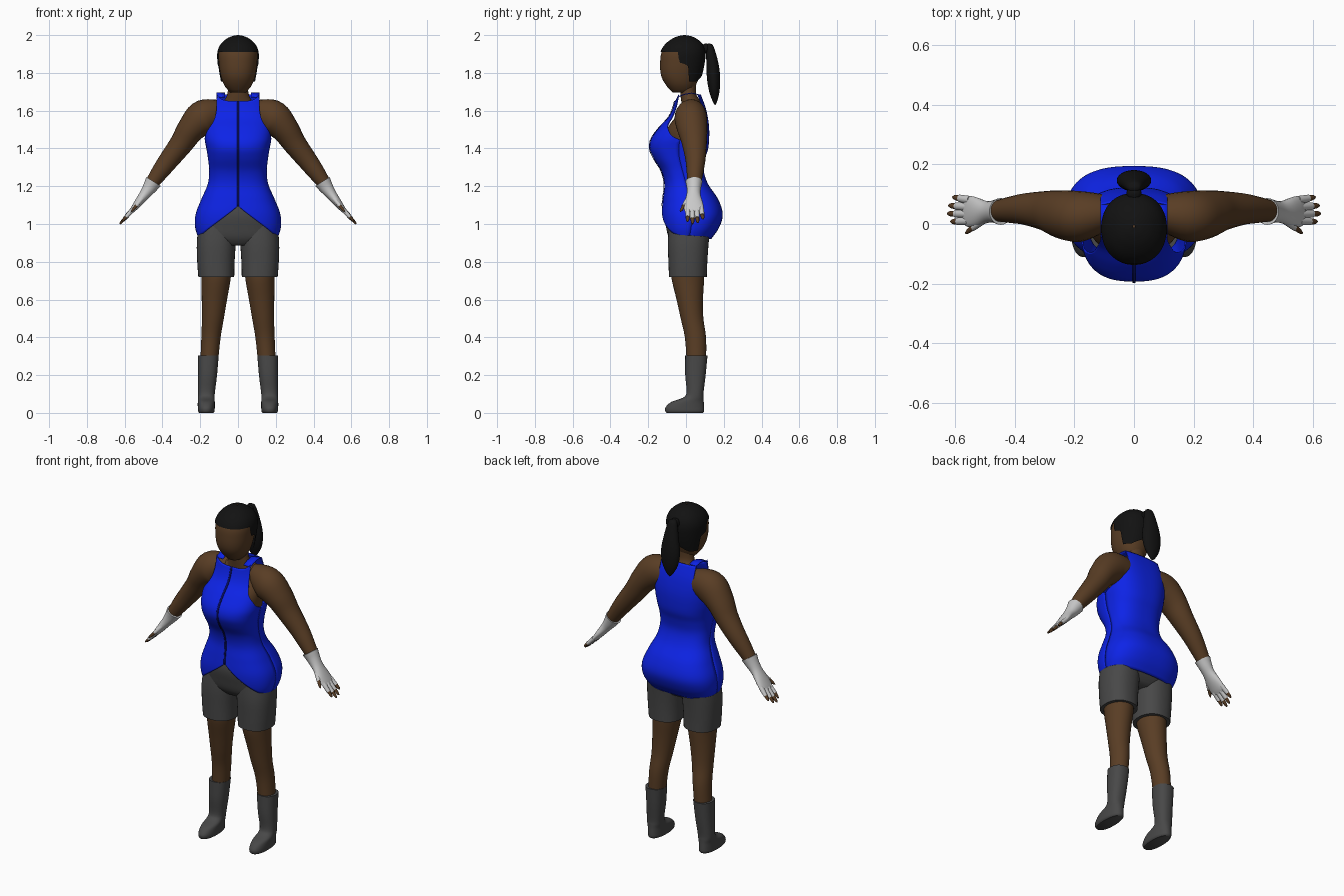
import bpy, bmesh, math
from mathutils import Vector

cube = bpy.data.objects.get("Cube")
if cube:
    bpy.data.objects.remove(cube, do_unlink=True)


def material(name, rgb):
    m = bpy.data.materials.new(name)
    m.use_nodes = True
    m.diffuse_color = (*rgb, 1)
    m.node_tree.nodes["Principled BSDF"].inputs["Base Color"].default_value = (*rgb, 1)
    return m


SKIN = material("brown skin", (0.1, 0.047, 0.018))
HAIR = material("black hair", (0.006, 0.006, 0.006))
BLUE = material("blue cloth", (0.004, 0.017, 0.8))
NAVY = material("dark blue seam", (0.002, 0.004, 0.12))
GREY = material("dark grey cloth", (0.065, 0.065, 0.065))
WHITE = material("pale glove", (0.58, 0.58, 0.58))


def build(name, rings, mat, closed=True, caps=True, thick=0):
    """Skin a list of point rows into a smooth surface."""
    bm = bmesh.new()
    rows = [[bm.verts.new(p) for p in ring] for ring in rings]
    n = len(rows[0])
    for a, b in zip(rows, rows[1:]):
        for i in range(n if closed else n - 1):
            j = (i + 1) % n
            bm.faces.new((a[i], a[j], b[j], b[i]))
    if closed and caps:
        bm.faces.new(rows[0])
        bm.faces.new(rows[-1])
    bmesh.ops.recalc_face_normals(bm, faces=bm.faces)
    for f in bm.faces:
        f.smooth = True
    me = bpy.data.meshes.new(name)
    bm.to_mesh(me)
    bm.free()
    me.set_sharp_from_angle(angle=math.radians(50))
    me.materials.append(mat)
    ob = bpy.data.objects.new(name, me)
    bpy.context.collection.objects.link(ob)
    if thick:
        mod = ob.modifiers.new("thickness", "SOLIDIFY")
        mod.thickness, mod.offset = thick, 0
    return ob


def curve(table, t):
    """Smooth interpolation through rows of (key, values...)."""
    t = min(max(t, table[0][0]), table[-1][0])
    i = max(k for k in range(len(table) - 1) if table[k][0] <= t)
    p, q = table[i], table[i + 1]
    h = q[0] - p[0]
    f = (t - p[0]) / h
    out = []
    for c in range(1, len(p)):
        def slope(k):
            a, b = table[max(k - 1, 0)], table[min(k + 1, len(table) - 1)]
            return (b[c] - a[c]) / (b[0] - a[0])
        out.append((1 + 2 * f) * (1 - f) ** 2 * p[c] + f * f * (3 - 2 * f) * q[c]
                   + h * f * (1 - f) * ((1 - f) * slope(i) - f * slope(i + 1)))
    return out


def spow(v, e):
    return math.copysign(abs(v) ** e, v)


def section(table, z, a, n):
    """Point at angle a (0 is front) of a squarish section: z, half width, front, back."""
    w, yf, yb = curve(table, z)
    e = 2 / n
    return (w * spow(math.sin(a), e), (yf + yb) / 2 - (yb - yf) / 2 * spow(math.cos(a), e), z)


def shell(name, table, mat, n=2.0, hem=None, seg=64, steps=28, caps=True):
    lo, hi = table[0][0], table[-1][0]
    rings = []
    for r in range(steps + 1):
        t = math.sin(r / steps * math.pi / 2)
        ring = []
        for k in range(seg):
            a = -math.pi + 2 * math.pi * k / seg
            base = hem(abs(a)) if hem else lo
            ring.append(section(table, base + (hi - base) * t, a, n))
        rings.append(ring)
    return build(name, rings, mat, caps=caps)


def tube(name, rows, mat, side=1, tilt=True, n=2.0, seg=24, steps=4):
    """Limb through rows of (x, y, z, y radius, cross radius)."""
    keyed = [(i, *r) for i, r in enumerate(rows)]
    pts = [curve(keyed, k / steps) for k in range((len(rows) - 1) * steps + 1)]
    rings = []
    for i, p in enumerate(pts):
        a, b = pts[max(i - 1, 0)], pts[min(i + 1, len(pts) - 1)]
        d = Vector(b[:3]) - Vector(a[:3])
        cross = d.cross(Vector((0, 1, 0))).normalized() if tilt else Vector((1, 0, 0))
        ring = []
        for k in range(seg):
            t = 2 * math.pi * k / seg
            v = Vector(p[:3]) + cross * p[4] * spow(math.cos(t), 2 / n)
            v.y += p[3] * spow(math.sin(t), 2 / n)
            ring.append((v.x * side, v.y, v.z))
        rings.append(ring)
    return build(name, rings, mat)


# Head, neck and upper body
shell("head", [(1.695, .04, -.07, .03), (1.73, .07, -.102, .05), (1.78, .09, -.13, .07),
               (1.85, .101, -.137, .085), (1.92, .1, -.125, .085), (1.97, .07, -.08, .06),
               (1.985, .02, -.03, .02)], SKIN, 2.2)
tube("neck", [(0, .01, 1.76, .045, .05), (0, .012, 1.69, .042, .056),
              (0, .025, 1.65, .05, .075), (0, .03, 1.61, .05, .1)], SKIN, tilt=False)
shell("upper_body", [(1.36, .13, -.09, .08), (1.42, .14, -.1, .1), (1.5, .15, -.1, .1),
                     (1.58, .15, -.045, .095), (1.63, .125, -.01, .085),
                     (1.655, .06, .0, .07)], SKIN, 2.2)

# Hair cap with a stepped hairline, and a ponytail
HAIRLINE = [(0, 1.91), (1.38, 1.91), (1.48, 1.855), (1.82, 1.84), (1.95, 1.755),
            (2.5, 1.755), (3.15, 1.79)]


def hairline(a):
    for p, q in zip(HAIRLINE, HAIRLINE[1:]):
        if a <= q[0]:
            return p[1] + (q[1] - p[1]) * (a - p[0]) / (q[0] - p[0])
    return HAIRLINE[-1][1]


shell("hair_cap", [(1.74, .095, -.12, .07), (1.8, .103, -.137, .088), (1.86, .109, -.142, .1),
                   (1.91, .109, -.135, .103), (1.95, .093, -.112, .09), (1.98, .062, -.075, .058),
                   (1.995, .03, -.04, .025), (2, .004, -.012, -.004)],
      HAIR, 2.2, hairline, seg=96, caps=False)
tube("ponytail_band", [(0, .105, 1.955, .004, .004), (0, .105, 1.945, .022, .022),
                       (0, .1, 1.915, .022, .024), (0, .095, 1.9, .004, .004)], HAIR, tilt=False)
tube("ponytail", [(0, .122, 1.956, .005, .008), (0, .126, 1.94, .02, .026),
                  (0, .14, 1.85, .032, .046), (0, .146, 1.77, .035, .058),
                  (0, .15, 1.7, .027, .048), (0, .153, 1.65, .012, .022),
                  (0, .154, 1.63, .002, .003)], HAIR, tilt=False)

# Sleeveless top: front and back panels with armholes and a cutaway hem
BODY = [(.92, .205, -.098, .13), (.98, .224, -.118, .172), (1.05, .222, -.126, .192),
        (1.13, .192, -.12, .168), (1.21, .158, -.112, .115), (1.28, .15, -.128, .092),
        (1.35, .157, -.17, .1), (1.4, .165, -.19, .115), (1.45, .174, -.182, .12),
        (1.51, .176, -.14, .12), (1.565, .172, -.09, .113), (1.62, .165, -.065, .1),
        (1.7, .15, -.048, .07)]
ARMHOLE = [(1.41, .19), (1.45, .176), (1.49, .163), (1.54, .13), (1.6, .114), (1.7, .112)]
POWER = 2.6


def panel(name, front):
    rings, cols, rows = [], 40, 60
    for r in range(rows + 1):
        ring = []
        for c in range(cols + 1):
            s = 2 * c / cols - 1
            across = abs(math.sin(s * math.pi / 2)) ** (2 / POWER)
            low = .93 + .165 * (1 - across) ** 1.1 if front else .93 - .008 * (1 - s * s)
            high = 1.65 + .035 * abs(s) ** 3 if front else 1.685
            z = low + (high - low) * r / rows
            reach = math.pi / 2
            if z > 1.41:
                ratio = min(1, curve(ARMHOLE, z)[0] / curve(BODY, z)[0])
                reach = math.asin(ratio ** (POWER / 2))
            a = s * reach
            ring.append(section(BODY, z, a if front else math.pi - a, POWER))
        rings.append(ring)
    build(name, rings, BLUE, closed=False, thick=.005)


panel("top_front", True)
panel("top_back", False)
seam = [1.095 + .555 * k / 40 for k in range(41)]
build("front_seam", [[(x, curve(BODY, z)[1] - .005, z) for x in (-.005, .005)] for z in seam],
      NAVY, closed=False, thick=.003)

# Shorts hips
shell("shorts_hips", [(.885, .1, -.06, .08), (.92, .19, -.088, .115), (.98, .208, -.105, .15),
                      (1.05, .205, -.116, .17), (1.13, .17, -.105, .14)], GREY, 2.5)

for label, side in (("left", 1), ("right", -1)):
    # Shoulder strap
    arch = [(-.045, 1.672), (-.01, 1.686), (.03, 1.693), (.065, 1.685)]
    build(label + "_strap", [[(x * side, y, z) for x in (.068, .09, .113)] for y, z in arch],
          BLUE, closed=False, thick=.005)
    # Arm
    tube(label + "_arm", [(.08, .04, 1.57, .055, .075), (.135, .03, 1.575, .075, .085),
                          (.19, .025, 1.56, .086, .092), (.25, .033, 1.5, .08, .074),
                          (.3, .044, 1.425, .066, .062), (.365, .05, 1.34, .053, .053),
                          (.41, .048, 1.28, .045, .046), (.46, .044, 1.21, .035, .035)], SKIN, side)
    # Fingerless glove with flared cuff
    tube(label + "_glove", [(.447, .042, 1.225, .045, .045), (.468, .042, 1.192, .038, .037),
                            (.495, .04, 1.155, .037, .028), (.53, .04, 1.11, .05, .021),
                            (.555, .042, 1.078, .052, .015), (.568, .042, 1.062, .046, .01)],
         WHITE, side)
    # Fingers: gloved base and bare tip
    digits = {"little": ((.55, .08, 1.085), (.608, .09, 1.025)),
              "ring": ((.558, .057, 1.075), (.622, .062, 1.006)),
              "middle": ((.558, .033, 1.075), (.626, .035, 1.0)),
              "index": ((.555, .01, 1.078), (.615, .008, 1.012)),
              "thumb": ((.495, .02, 1.15), (.565, -.03, 1.065))}
    for finger, (base, tip) in digits.items():
        a, b = Vector(base), Vector(tip)
        mid = a.lerp(b, .62)
        tube(f"{label}_{finger}_sleeve", [(*a, .014, .013), (*mid, .0125, .0105)], WHITE, side, seg=12)
        tube(f"{label}_{finger}_tip", [(*a.lerp(b, .5), .0105, .009), (*a.lerp(b, .85), .009, .007),
                                       (*b, .003, .003)], SKIN, side, seg=12)
    # Shorts leg, bare leg and boot
    tube(label + "_shorts_leg", [(.115, .01, .72, .1, .095), (.117, .01, .8, .103, .099),
                                 (.115, .012, .9, .108, .103), (.108, .02, 1.0, .11, .1)],
         GREY, side, tilt=False, n=2.3, seg=36)
    tube(label + "_leg", [(.117, .01, .78, .088, .08), (.116, .01, .71, .086, .077),
                          (.125, .02, .6, .07, .067), (.133, .032, .5, .06, .058),
                          (.143, .05, .4, .056, .051), (.152, .055, .28, .052, .047)],
         SKIN, side, tilt=False, seg=32)
    tube(label + "_boot", [(.157, .055, .305, .059, .055), (.161, .05, .2, .054, .05),
                           (.167, .048, .11, .045, .045), (.168, .038, .08, .055, .044),
                           (.168, .008, .058, .086, .045), (.168, -.006, .03, .102, .045),
                           (.168, -.007, .01, .103, .044), (.168, -.007, 0, .096, .038)],
         GREY, side, tilt=False, n=2.3, seg=32)
